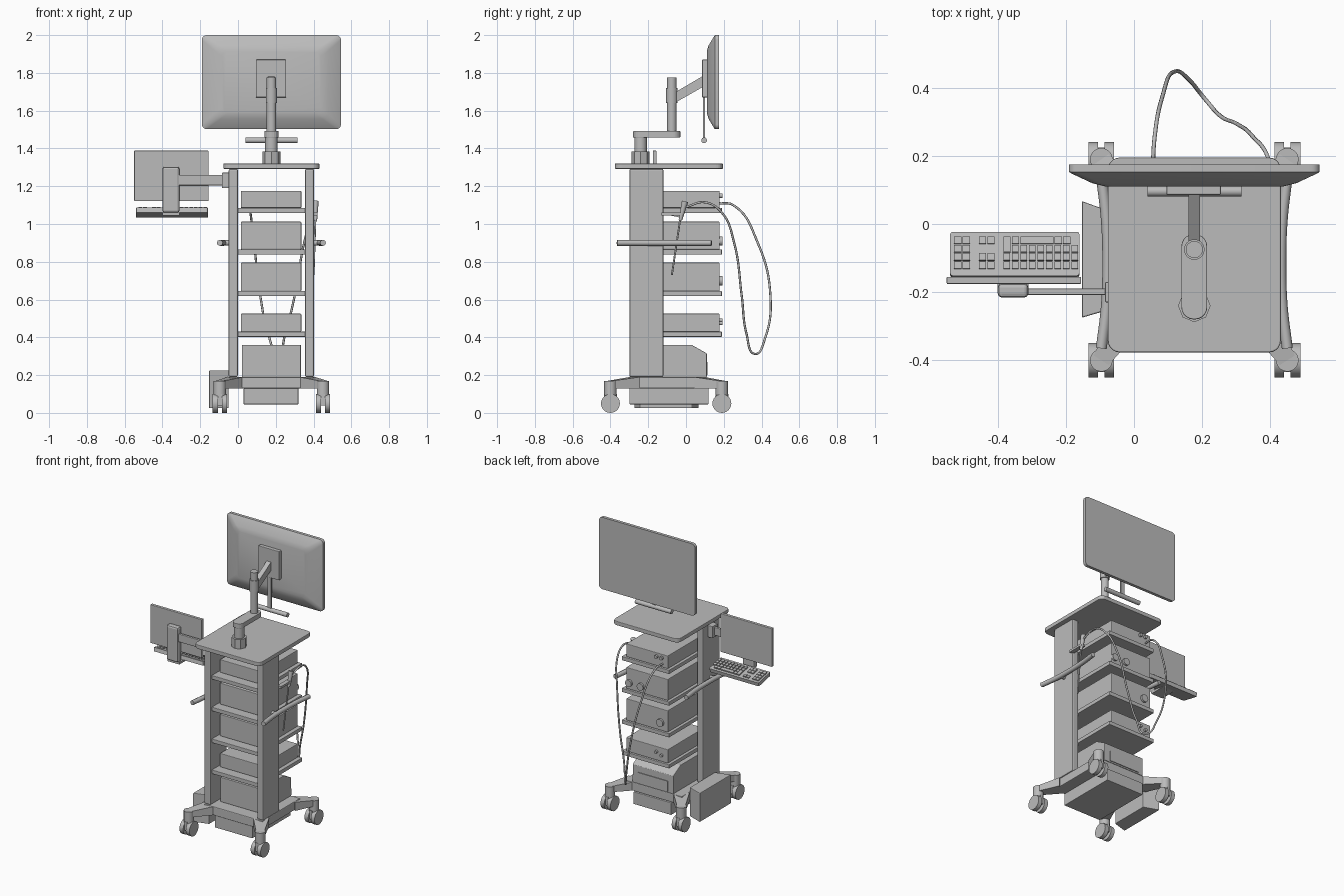
import bpy, bmesh, math
from mathutils import Vector, Matrix

cube = bpy.data.objects.get("Cube")
if cube:
    bpy.data.objects.remove(cube, do_unlink=True)

grey = bpy.data.materials.new("plain_grey")
grey.use_nodes = True
grey.diffuse_color = (0.5, 0.5, 0.5, 1)
grey.node_tree.nodes["Principled BSDF"].inputs["Base Color"].default_value = (0.5, 0.5, 0.5, 1)
CX = 0.177  # centre line of the cart


def finish(name, bm, bevel=0, smooth=False):
    bmesh.ops.recalc_face_normals(bm, faces=bm.faces)
    mesh = bpy.data.meshes.new(name)
    bm.to_mesh(mesh)
    bm.free()
    mesh.materials.append(grey)
    ob = bpy.data.objects.new(name, mesh)
    bpy.context.collection.objects.link(ob)
    if bevel:
        mod = ob.modifiers.new("soft_edges", 'BEVEL')
        mod.width, mod.segments = bevel, 2
    if smooth:
        bpy.ops.object.select_all(action='DESELECT')
        ob.select_set(True)
        bpy.context.view_layer.objects.active = ob
        bpy.ops.object.shade_smooth_by_angle(angle=math.radians(35))
    return ob


def box(name, x, y, z, bevel=0):
    return boxes(name, [(x, y, z)], bevel)


def boxes(name, spans, bevel=0):
    bm = bmesh.new()
    for s in spans:
        mid = Vector([(a + b) / 2 for a, b in s])
        size = [b - a for a, b in s]
        bmesh.ops.create_cube(bm, size=1, matrix=Matrix.Translation(mid) @ Matrix.Diagonal((*size, 1)))
    return finish(name, bm, bevel)


def rod(name, a, b, r, r2=None, seg=24):
    a, b = Vector(a), Vector(b)
    bm = bmesh.new()
    turn = (b - a).to_track_quat('Z', 'Y').to_matrix().to_4x4()
    bmesh.ops.create_cone(bm, cap_ends=True, segments=seg, radius1=r, radius2=r if r2 is None else r2,
                          depth=(b - a).length, matrix=Matrix.Translation((a + b) / 2) @ turn)
    return finish(name, bm, smooth=True)


def loft(name, rings, bevel=0, smooth=False):
    bm = bmesh.new()
    loops = [[bm.verts.new(p) for p in ring] for ring in rings]
    for a, b in zip(loops, loops[1:]):
        for i in range(len(a)):
            j = (i + 1) % len(a)
            bm.faces.new((a[i], a[j], b[j], b[i]))
    bm.faces.new(loops[0])
    bm.faces.new(loops[-1])
    return finish(name, bm, bevel, smooth)


def rounded(hw, hh, r, n=5):
    pts = []
    for k, (sx, sy) in enumerate([(1, 1), (-1, 1), (-1, -1), (1, -1)]):
        for i in range(n + 1):
            t = math.pi / 2 * (k + i / n)
            pts.append((sx * (hw - r) + r * math.cos(t), sy * (hh - r) + r * math.sin(t)))
    return pts


def tube(name, pts, r):
    cu = bpy.data.curves.new(name, 'CURVE')
    cu.dimensions, cu.bevel_depth, cu.bevel_resolution = '3D', r, 2
    cu.resolution_u, cu.use_fill_caps = 10, True
    sp = cu.splines.new('BEZIER')
    sp.bezier_points.add(len(pts) - 1)
    for bp, p in zip(sp.bezier_points, pts):
        bp.co = p
        bp.handle_left_type = bp.handle_right_type = 'AUTO'
    cu.materials.append(grey)
    ob = bpy.data.objects.new(name, cu)
    bpy.context.collection.objects.link(ob)
    bpy.ops.object.select_all(action='DESELECT')
    ob.select_set(True)
    bpy.context.view_layer.objects.active = ob
    bpy.ops.object.convert(target='MESH')


# Base, ballast box and side basket
box("base_plate", (-0.045, 0.4), (-0.305, 0.11), (0.13, 0.19), 0.005)
box("ballast_box", (0.03, 0.32), (-0.3, 0.12), (0.045, 0.13), 0.004)
basket = [(-0.153, -0.275), (-0.153, 0.067), (-0.05, 0.03), (-0.05, -0.245)]
loft("side_basket", [[(x, y, z) for x, y in basket] for z in (0.025, 0.225)], 0.004)

# Legs and twin-wheel casters
for sx, side in ((-1, "right"), (1, "left")):
    for wy, inner, end in ((-0.4, -0.27, "front"), (0.19, 0.07, "back")):
        tag = end + "_" + side
        wx, ix = CX + sx * 0.273, CX + sx * 0.19
        d = Vector((wx - ix, wy - inner)).normalized()
        n = Vector((-d.y, d.x))
        rings = []
        for p, w, z0, z1 in ((Vector((ix, inner)), 0.05, 0.13, 0.19), (Vector((wx, wy)), 0.026, 0.13, 0.17)):
            a, b = p + n * w, p - n * w
            rings.append([(a.x, a.y, z0), (b.x, b.y, z0), (b.x, b.y, z1), (a.x, a.y, z1)])
        loft("leg_" + tag, rings)
        rod("caster_hub_" + tag, (wx, wy, 0.09), (wx, wy, 0.17), 0.033)
        box("caster_fork_" + tag, (wx - 0.01, wx + 0.01), (wy - 0.035, wy + 0.035), (0.04, 0.1))
        for s in (-1, 1):
            rod("wheel_" + tag, (wx + s * 0.01, wy, 0.05), (wx + s * 0.038, wy, 0.05), 0.05)

    # Columns and bowed handles
    x = CX + sx * 0.202
    box("column_" + side, (x - 0.024, x + 0.024), (-0.3, -0.12), (0.19, 1.292), 0.008)
    tube("handle_" + side, [(CX + sx * h, y, 0.9) for h, y in
                            ((0.273, -0.365), (0.258, -0.24), (0.254, -0.11), (0.258, 0.01), (0.272, 0.135))], 0.016)
    rod("handle_mount_" + side, (x, -0.2, 0.9), (CX + sx * 0.256, -0.2, 0.9), 0.014)

# Tabletop
loft("tabletop", [[(CX + x, y - 0.091, z) for x, y in rounded(0.254, 0.286, 0.035)] for z in (1.292, 1.32)], 0.004)

# Shelves carrying instruments
for i, (z, h) in enumerate(((1.085, 0.09), (0.865, 0.147), (0.645, 0.15), (0.43, 0.095))):
    box(f"shelf_{i + 1}", (-0.003, 0.36), (-0.285, 0.19), (z - 0.027, z), 0.003)
    box(f"instrument_{i + 1}", (0.015, 0.335), (-0.22, 0.178), (z, z + h), 0.004)

# Lowest instrument with a sloping rear top edge
outline = [(-0.22, 0.19), (0.11, 0.19), (0.11, 0.315), (0.03, 0.36), (-0.22, 0.36)]
loft("lowest_instrument", [[(x, y, z) for y, z in outline] for x in (0.02, 0.333)], 0.003)
box("lowest_instrument_panel", (0.06, 0.29), (0.105, 0.115), (0.2, 0.27))

# Knobs on the instruments
for x, z, r in ((0.31, 0.91, 0.024), (0.22, 0.91, 0.024), (0.07, 0.7, 0.026), (0.1, 1.15, 0.012),
                (0.06, 1.15, 0.012), (0.1, 0.49, 0.01), (0.06, 0.475, 0.01)):
    rod("knob", (x, 0.17, z), (x, 0.192, z), r)

# Monitor arm
rod("arm_foot", (CX, -0.24, 1.32), (CX, -0.24, 1.385), 0.048, seg=8)
rod("arm_lower_post", (CX, -0.24, 1.385), (CX, -0.24, 1.46), 0.033)
loft("swing_arm", [[(CX + x, y - 0.155, z) for x, y in rounded(0.038, 0.125, 0.036)] for z in (1.458, 1.492)], 0.003)
rod("arm_upper_post", (CX, -0.075, 1.49), (CX, -0.075, 1.775), 0.025)
rod("arm_collar", (CX, -0.075, 1.64), (CX, -0.075, 1.72), 0.03)
tilt = [(-0.07, 1.635), (0.092, 1.727), (0.092, 1.785), (-0.07, 1.69)]
loft("tilt_arm", [[(x, y, z) for y, z in tilt] for x in (CX - 0.017, CX + 0.017)])
box("mount_plate", (0.095, 0.255), (0.085, 0.115), (1.67, 1.87), 0.004)
box("grip_stem", (CX - 0.015, CX + 0.015), (0.09, 0.1), (1.44, 1.68))
rod("grip_bar", (0.04, 0.096, 1.443), (0.316, 0.096, 1.443), 0.015)

# Main monitor with tapered back
loft("monitor", [[(CX + x, y, 1.751 + z) for x, z in rounded(hw, hh, r)] for y, hw, hh, r in
                 ((0.11, 0.26, 0.165, 0.03), (0.12, 0.3, 0.195, 0.03), (0.148, 0.36, 0.242, 0.025),
                  (0.153, 0.368, 0.249, 0.025), (0.174, 0.368, 0.249, 0.025))], smooth=True)

# Side screen with its stand and wall arm
box("side_screen", (-0.55, -0.155), (-0.176, -0.155), (1.122, 1.388), 0.003)
box("side_stand", (-0.4, -0.31), (-0.216, -0.174), (1.06, 1.303), 0.012)
box("side_stand_foot", (-0.4, -0.31), (-0.2, -0.07), (1.045, 1.06))
box("side_arm", (-0.32, -0.06), (-0.208, -0.19), (1.205, 1.26), 0.003)
box("side_bracket", (-0.085, -0.045), (-0.23, -0.17), (1.19, 1.272), 0.004)

# Keyboard: slab plus key blocks, tipped toward the user
slab = loft("keyboard", [[(x, y, z) for x, y in rounded(0.19, 0.066, 0.008, 2)] for z in (-0.014, 0.012)])
keys = []
P = 0.025


def key(col, row, w=1, d=1):
    x, y = -0.178 + col * P, 0.05 - row * P
    keys.append(((x, x + w * P - 0.004), (y - d * P + 0.004, y), (0.01, 0.021)))


for row in range(4):
    for col in (0, 1):
        key(col, row)
    if row != 1:
        for col in (2.9, 3.9):
            key(col, row)
    start = 6.8 if row < 2 else 5.8
    if row == 0:
        for col, w in ((start, 1), (start + 1, 4), (start + 5, 1), (start + 6, 1)):
            key(col, row, w)
    else:
        for i in range(8 if row < 2 else 9):
            if start + i < 14:
                key(start + i, row, 0.92)
key(5.8, 0, 1, 2)
caps = boxes("keyboard_keys", keys)
for ob in (slab, caps):
    ob.location = (-0.35, -0.09, 1.061)
    ob.rotation_euler = (-0.21, 0, 0)

# Probe in its holder and the hanging cable
tube("cable", [(0.055, 0.17, 1.11), (0.06, 0.25, 1.1), (0.085, 0.38, 0.9), (0.118, 0.447, 0.62), (0.165, 0.42, 0.4),
               (0.21, 0.365, 0.312), (0.25, 0.32, 0.42), (0.3, 0.295, 0.62), (0.35, 0.255, 0.9),
               (0.395, 0.19, 1.06), (0.412, 0.1, 1.115), (0.412, 0.0, 1.09)], 0.006)
rod("probe_grip", (0.41, -0.005, 1.12), (0.41, -0.03, 1.02), 0.017, 0.009)
rod("probe_shaft", (0.41, -0.03, 1.03), (0.4, -0.075, 0.73), 0.005, seg=12)
box("probe_holder", (0.39, 0.42), (-0.13, -0.015), (1.045, 1.06))
